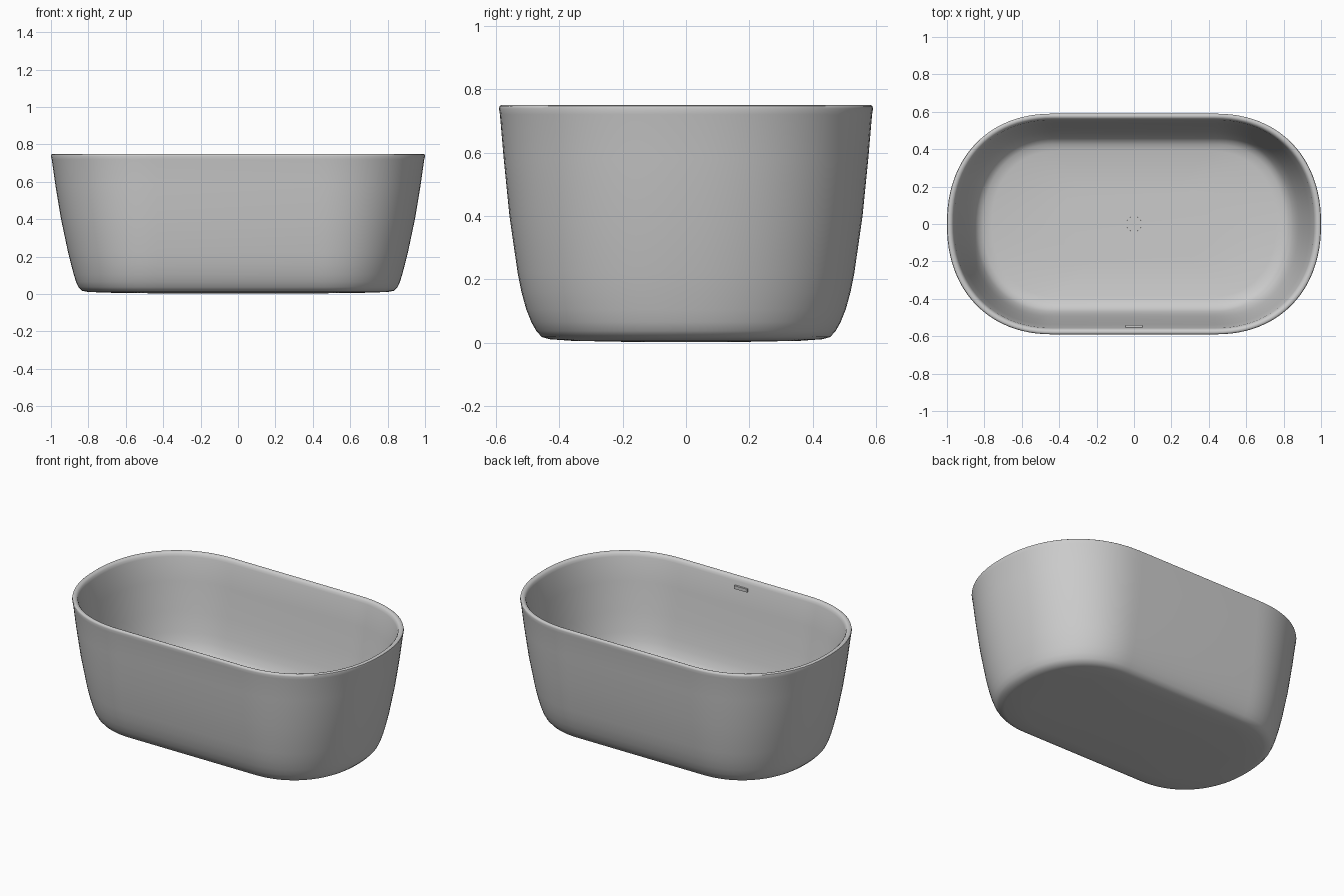
import bpy, bmesh
from math import sin, cos, pi, radians

if "Cube" in bpy.data.objects:
    bpy.data.objects.remove(bpy.data.objects["Cube"])


def finish(name, bm, angle=40):
    bmesh.ops.recalc_face_normals(bm, faces=bm.faces)
    me = bpy.data.meshes.new(name)
    bm.to_mesh(me)
    bm.free()
    ob = bpy.data.objects.new(name, me)
    bpy.context.collection.objects.link(ob)
    bpy.ops.object.select_all(action='DESELECT')
    ob.select_set(True)
    bpy.context.view_layer.objects.active = ob
    bpy.ops.object.shade_smooth_by_angle(angle=radians(angle))
    return ob


def outline(a, b, n=24):
    """Straight long sides with rounded ends, half sizes a and b."""
    s = 0.43 * min(1, a / 0.8)
    e = 2 / 2.2
    quarter = [(s + (a - s) * cos(t) ** e, b * sin(t) ** e)
               for t in [pi / 2 * i / n for i in range(n)]] + [(s, b)]
    half = quarter + [(-x, y) for x, y in reversed(quarter)]
    return half + [(-x, -y) for x, y in half[1:-1]]


# Tub shell profile: half length, half width, height (outside up, over rim, inside down)
profile = [
    (0.27, 0.15, 0.002), (0.65, 0.36, 0.006), (0.80, 0.43, 0.011),
    (0.835, 0.455, 0.018), (0.853, 0.472, 0.037), (0.866, 0.488, 0.065),
    (0.878, 0.504, 0.105), (0.893, 0.519, 0.16), (0.908, 0.531, 0.22),
    (0.946, 0.557, 0.40), (0.976, 0.575, 0.58), (0.996, 0.587, 0.72),
    (1.0, 0.59, 0.738), (0.998, 0.588, 0.746), (0.992, 0.583, 0.75),
    (0.983, 0.574, 0.75), (0.975, 0.567, 0.747), (0.968, 0.561, 0.740),
    (0.963, 0.556, 0.725), (0.939, 0.538, 0.58), (0.907, 0.515, 0.40),
    (0.882, 0.495, 0.28), (0.868, 0.483, 0.23), (0.850, 0.467, 0.185),
    (0.832, 0.450, 0.159), (0.805, 0.425, 0.143), (0.76, 0.39, 0.134),
    (0.40, 0.20, 0.125),
]
bm = bmesh.new()
rings = [[bm.verts.new((x, y, z)) for x, y in outline(a, b)] for a, b, z in profile]
for lo, hi in zip(rings, rings[1:]):
    for i in range(len(lo)):
        j = (i + 1) % len(lo)
        bm.faces.new((lo[i], lo[j], hi[j], hi[i]))
bm.faces.new(rings[0])
bm.faces.new(rings[-1])
finish("tub_shell", bm)

# Drain cover in the middle of the floor
bm = bmesh.new()
bmesh.ops.create_cone(bm, cap_ends=True, segments=48, radius1=0.042, radius2=0.041, depth=0.02)
bmesh.ops.translate(bm, verts=bm.verts, vec=(0, 0, 0.122))
finish("drain_cover", bm, 30)

# Overflow slot on the inside of the front wall
bm = bmesh.new()
bmesh.ops.create_cube(bm, size=1)
bmesh.ops.scale(bm, verts=bm.verts, vec=(0.09, 0.014, 0.02))
bmesh.ops.translate(bm, verts=bm.verts, vec=(0, -0.548, 0.69))
finish("overflow_slot", bm, 30)
